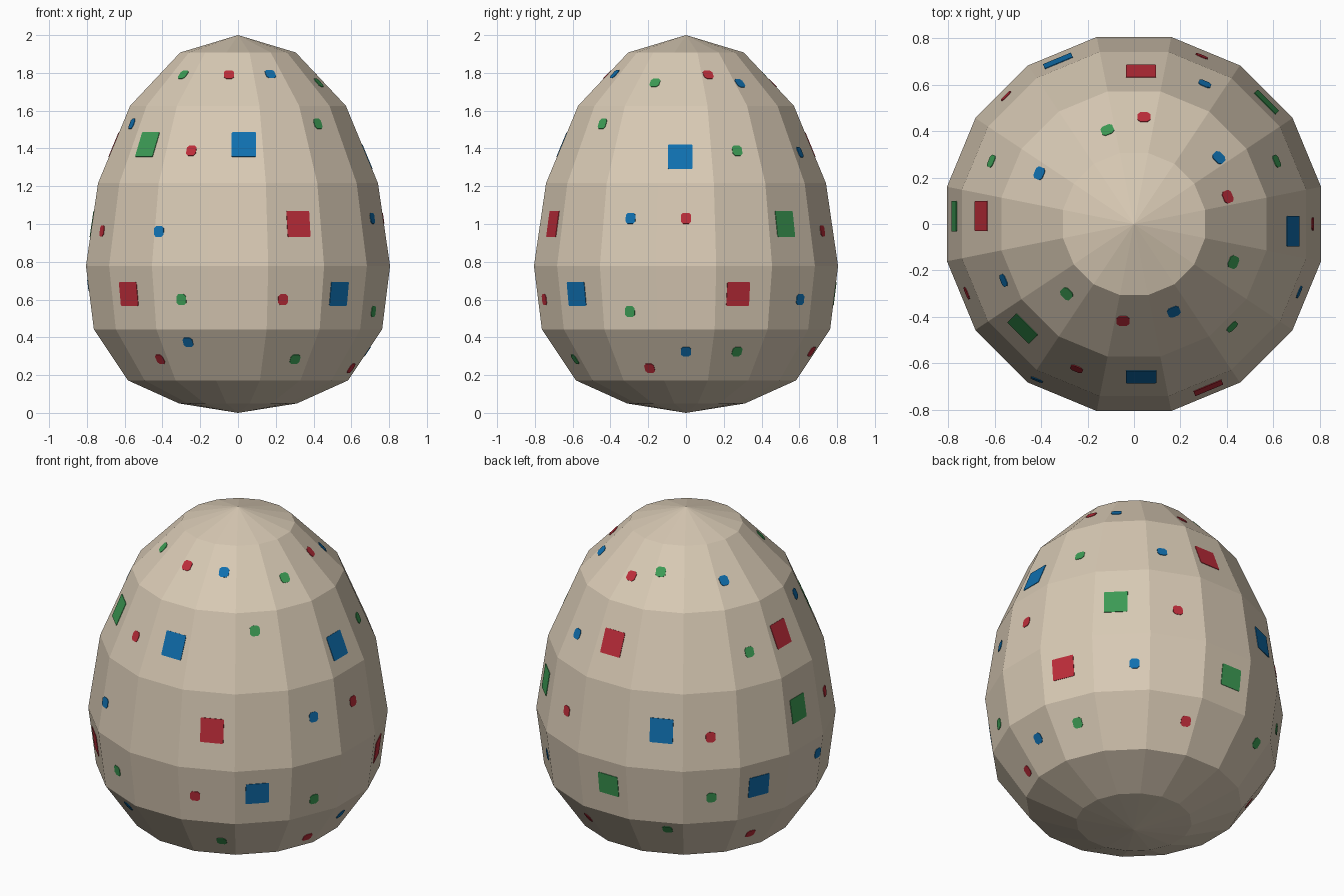
import bpy, bmesh, math
from mathutils import Vector

if "Cube" in bpy.data.objects:
    bpy.data.objects.remove(bpy.data.objects["Cube"])

SIDES = 16
STEP = 360 / SIDES
# (face distance from axis, height) from the bottom tip to the top tip
PROFILE = [(0, 0), (.312, .05), (.583, .172), (.763, .442), (.805, .778),
           (.741, .216 + 1), (.571, 1.626), (.306, 1.908), (0, 2)]


def material(name, colour):
    m = bpy.data.materials.new(name)
    m.diffuse_color = (*colour, 1)
    m.use_nodes = True
    m.node_tree.nodes["Principled BSDF"].inputs["Base Color"].default_value = m.diffuse_color
    return m


def finish(name, bm, mat):
    bmesh.ops.recalc_face_normals(bm, faces=bm.faces)
    mesh = bpy.data.meshes.new(name)
    bm.to_mesh(mesh)
    bm.free()
    mesh.materials.append(mat)
    ob = bpy.data.objects.new(name, mesh)
    bpy.context.collection.objects.link(ob)


def outward(deg):
    """Horizontal direction; 0 is the front, 90 the right side."""
    a = math.radians(deg)
    return Vector((math.sin(a), -math.cos(a), 0))


# egg shell: rings of flat faces, closed with fans at both tips
def build_shell(mat):
    bm = bmesh.new()
    k = 1 / math.cos(math.radians(STEP / 2))
    rings = []
    for r, z in PROFILE[1:-1]:
        rings.append([bm.verts.new(outward((i + .5) * STEP) * r * k + Vector((0, 0, z)))
                      for i in range(SIDES)])
    low = bm.verts.new((0, 0, PROFILE[0][1]))
    top = bm.verts.new((0, 0, PROFILE[-1][1]))
    for i in range(SIDES):
        j = (i + 1) % SIDES
        bm.faces.new((low, rings[0][j], rings[0][i]))
        bm.faces.new((top, rings[-1][i], rings[-1][j]))
        for a, b in zip(rings, rings[1:]):
            bm.faces.new((a[i], a[j], b[j], b[i]))
    finish("egg_shell", bm, mat)


# one thin plate lying on the shell face found at this angle and height
def add_plate(bm, deg, z, w, h, cut):
    mid = round(deg / STEP) * STEP
    (r0, z0), (r1, z1) = next((p, q) for p, q in zip(PROFILE, PROFILE[1:])
                              if p[1] <= z <= q[1])
    out = outward(mid)
    side = outward(mid + 90)
    up = (out * (r1 - r0) + Vector((0, 0, z1 - z0))).normalized()
    normal = side.cross(up).normalized()
    if normal.dot(out) < 0:
        normal = -normal
    r = r0 + (r1 - r0) * (z - z0) / (z1 - z0)
    centre = out * r + side * r * math.tan(math.radians(deg - mid)) + Vector((0, 0, z))
    x, y = w / 2, h / 2
    outline = [(x, y - cut), (x - cut, y), (cut - x, y), (-x, y - cut),
               (-x, cut - y), (cut - x, -y), (x - cut, -y), (x, cut - y)]
    lower, upper = ([bm.verts.new(centre + side * u + up * v + normal * d) for u, v in outline]
                    for d in (-.002, .003))
    bm.faces.new(upper)
    bm.faces.new(lower[::-1])
    for i in range(8):
        j = (i + 1) % 8
        bm.faces.new((lower[i], lower[j], upper[j], upper[i]))


# patch positions as (angle, height)
LARGE = {
    "red": [(177.4, 1.42), (-93, 1.42), (24.4, 1.0), (-47.2, .63), (110.5, .63)],
    "green": [(-46.8, 1.42), (132.6, 1.0), (-92.5, 1.0), (182.4, .63)],
    "blue": [(2.7, 1.42), (87.4, 1.355), (205, 1.0), (42.7, .63), (245.4, .63)],
}
SMALL = {
    "red": [(-6.5, 1.79), (106.2, 1.79), (174.7, 1.745), (-21.6, 1.388), (90, 1.03),
            (158, .963), (225, .963), (-67.5, .963), (17.6, .6), (72.2, .237),
            (164.3, .325), (247.4, .284), (-38.5, .284)],
    "green": [(-44, 1.79), (69, 1.747), (195.8, 1.79), (43.7, 1.53), (113.8, 1.388),
              (-113.8, 1.388), (-22.5, .6), (67.5, .537), (225.2, .6), (27.2, .284),
              (113.2, .325), (207, .385)],
    "blue": [(24.4, 1.793), (128, 1.745), (241.8, 1.745), (-66.6, 1.53), (153.2, 1.38),
             (67.6, 1.03), (-32, .96), (140.2, .6), (279, .675), (90, .325), (-21.6, .374)],
}
PAINT = {"red": (.51, .026, .042), "green": (.046, .33, .09), "blue": (.005, .16, .43)}

build_shell(material("warm_beige", (.69, .59, .46)))
for colour, rgb in PAINT.items():
    mat = material("patch_" + colour, rgb)
    bm = bmesh.new()
    for deg, z in LARGE[colour]:
        add_plate(bm, deg, z, .13, .14 if z > .8 else .126, .004)
    finish(colour + "_large_patches", bm, mat)
    bm = bmesh.new()
    for deg, z in SMALL[colour]:
        add_plate(bm, deg, z, .055, .058, .012)
    finish(colour + "_small_patches", bm, mat)
